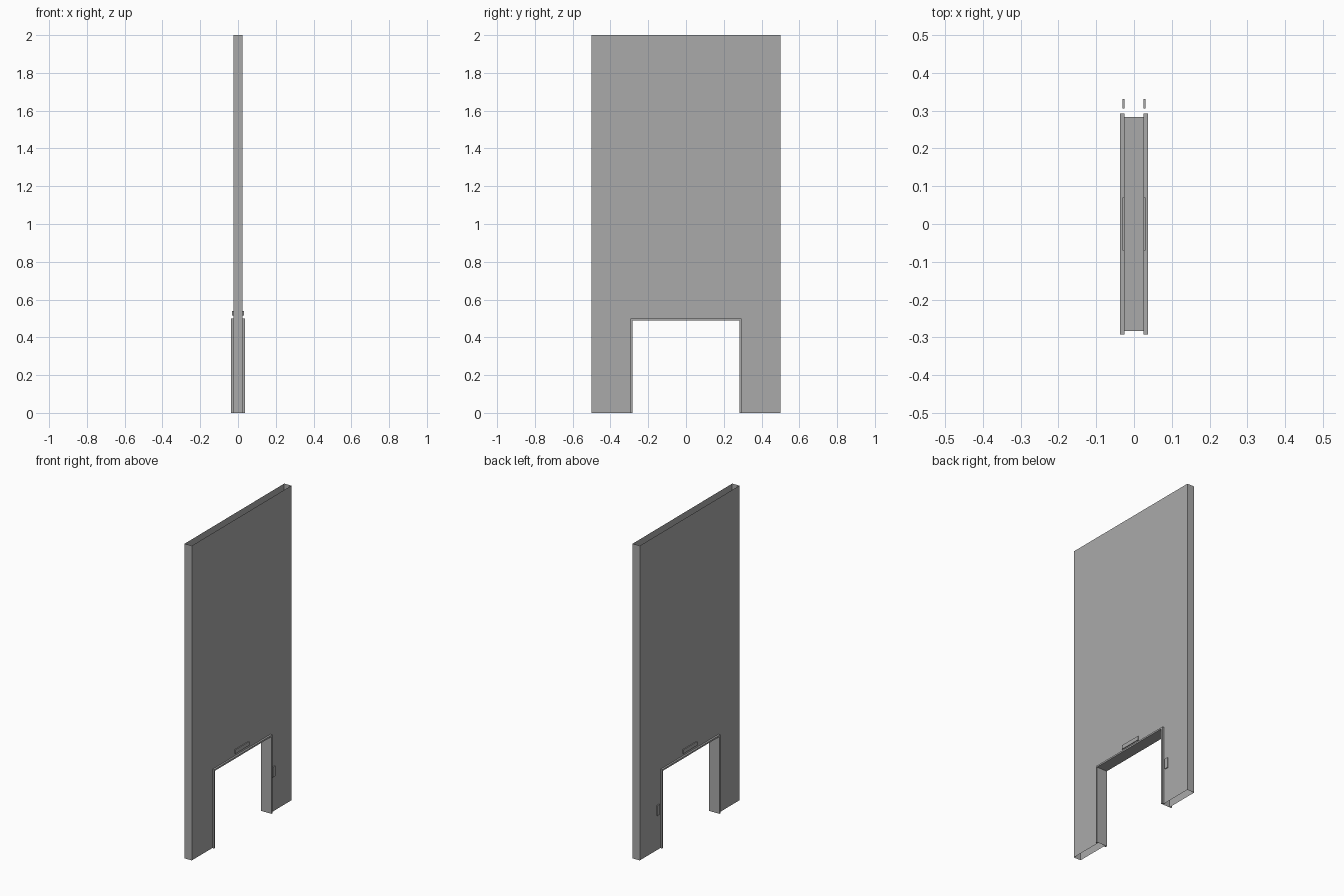
import bpy
import bmesh

cube = bpy.data.objects.get("Cube")
if cube:
    bpy.data.objects.remove(cube, do_unlink=True)

GREY = (0.4, 0.4, 0.4, 1)
mat = bpy.data.materials.new("plain grey")
mat.use_nodes = True
mat.diffuse_color = GREY
mat.node_tree.nodes["Principled BSDF"].inputs["Base Color"].default_value = GREY

HALF = 0.025            # half the wall thickness
WIDTH, HEIGHT = 0.5, 2  # half width and height of the wall
DOOR_W, DOOR_H = 0.283, 0.49
TRIM, TRIM_OUT = 0.01, 0.0365


def finish(name, bm):
    bmesh.ops.recalc_face_normals(bm, faces=bm.faces)
    mesh = bpy.data.meshes.new(name)
    bm.to_mesh(mesh)
    bm.free()
    mesh.materials.append(mat)
    obj = bpy.data.objects.new(name, mesh)
    bpy.context.collection.objects.link(obj)
    return obj


def arch(w, h):
    """Path up, over and down around an opening."""
    return [(-w, 0), (-w, h), (w, h), (w, 0)]


def extrude_outline(name, outline, x0, x1, open_bottom=False, open_top=False):
    """Prism along x from a (y, z) outline, with optional open ends."""
    bm = bmesh.new()
    a = [bm.verts.new((x0, y, z)) for y, z in outline]
    b = [bm.verts.new((x1, y, z)) for y, z in outline]
    bm.faces.new(a)
    bm.faces.new(b)
    for i in range(len(outline)):
        j = (i + 1) % len(outline)
        level = {outline[i][1], outline[j][1]}
        if (open_bottom and level == {0}) or (open_top and level == {HEIGHT}):
            continue
        bm.faces.new((a[i], a[j], b[j], b[i]))
    return finish(name, bm)


def box_outline(y0, y1, z0, z1):
    return [(y0, z0), (y1, z0), (y1, z1), (y0, z1)]


# Hollow wall with the doorway lining, open at the top and the feet
wall = arch(WIDTH, HEIGHT) + arch(DOOR_W, DOOR_H)[::-1]
extrude_outline("wall", wall, -HALF, HALF, open_bottom=True, open_top=True)

# Door trim, lintel plate and side plate on both faces
trim = arch(DOOR_W + TRIM, DOOR_H + TRIM) + arch(DOOR_W, DOOR_H)[::-1]
for side, s in (("left", 1), ("right", -1)):
    extrude_outline(side + "_door_trim", trim, s * HALF, s * TRIM_OUT)
    extrude_outline(side + "_lintel_plate", box_outline(-0.07, 0.07, 0.515, 0.54),
                    s * HALF, s * 0.0305)
    extrude_outline(side + "_side_plate", box_outline(0.306, 0.331, 0.22, 0.285),
                    s * HALF, s * 0.0305)
